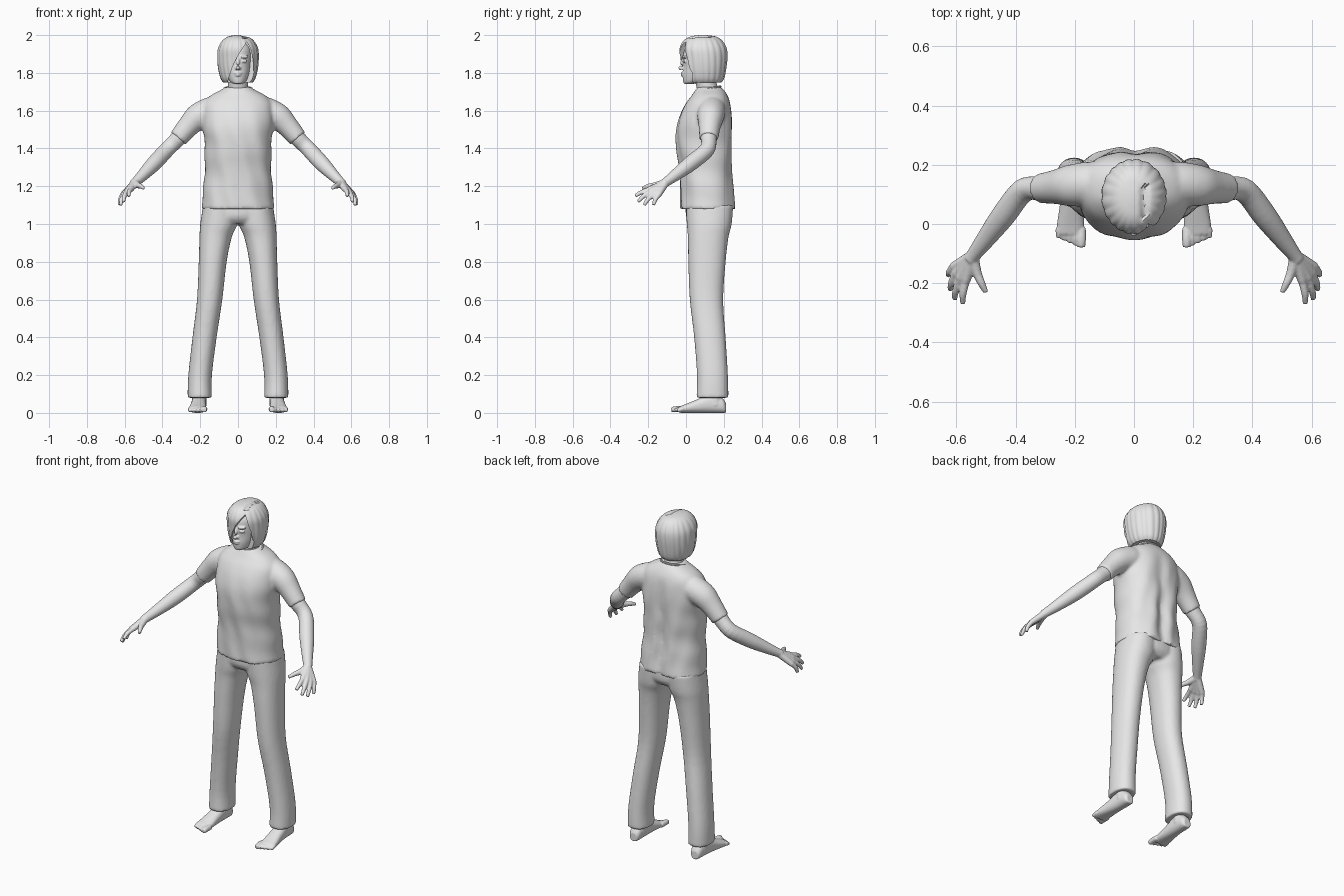
import bpy, bmesh, math
from mathutils import Vector as V

cube = bpy.data.objects.get("Cube")
if cube:
    bpy.data.objects.remove(cube)

grey = bpy.data.materials.new("plain grey")
grey.use_nodes = True
grey.diffuse_color = (0.8, 0.8, 0.8, 1)
grey.node_tree.nodes["Principled BSDF"].inputs["Base Color"].default_value = (0.8, 0.8, 0.8, 1)


def slab(z, x0, x1, y0, y1):
    """Horizontal cross-section given by its extents."""
    return (V(((x0 + x1) / 2, (y0 + y1) / 2, z)), V(((x1 - x0) / 2, 0, 0)), V((0, (y1 - y0) / 2, 0)))


def tube(points):
    """Round cross-sections along a path of (x, y, z, radius)."""
    pos = [V(p[:3]) for p in points]
    rings = []
    for i, p in enumerate(points):
        way = pos[min(i + 1, len(pos) - 1)] - pos[max(i - 1, 0)]
        q = way.to_track_quat('Z', 'Y')
        rings.append((pos[i], q @ V((p[3], 0, 0)), q @ V((0, p[3], 0))))
    return rings


def spline(a, b, c, d, t):
    return (2 * b + (c - a) * t + (2 * a - 5 * b + 4 * c - d) * t * t + (3 * b - a - 3 * c + d) * t ** 3) / 2


def loft(bm, rings, mirror=False, power=1.0, shape=None, n=32, steps=4):
    """Skin a smooth closed body through the cross-sections."""
    dense = []
    for i in range(len(rings) - 1):
        four = [rings[max(0, min(len(rings) - 1, i + k))] for k in (-1, 0, 1, 2)]
        for s in range(steps):
            dense.append([spline(*(r[k] for r in four), s / steps) for k in range(3)])
    dense.append(rings[-1])
    for side in ((1, -1) if mirror else (1,)):
        loops = []
        for c, u, v in dense:
            loop = []
            for j in range(n):
                a = 2 * math.pi * j / n
                ca, sa = math.cos(a), math.sin(a)
                p = (c + u * math.copysign(abs(ca) ** power, ca)
                     + v * math.copysign(abs(sa) ** power, sa))
                if shape:
                    p = shape(p, c, a)
                loop.append(bm.verts.new((p.x * side, p.y, p.z)))
            loops.append(loop)
        for lo, hi in zip(loops, loops[1:]):
            for j in range(n):
                k = (j + 1) % n
                bm.faces.new((lo[j], lo[k], hi[k], hi[j]))
        bm.faces.new(loops[0][::-1])
        bm.faces.new(loops[-1])


def finish(name, bm, voxel=0, smooth=3):
    bmesh.ops.recalc_face_normals(bm, faces=bm.faces)
    me = bpy.data.meshes.new(name)
    bm.to_mesh(me)
    bm.free()
    me.materials.append(grey)
    ob = bpy.data.objects.new(name, me)
    bpy.context.scene.collection.objects.link(ob)
    if voxel:
        m = ob.modifiers.new("Fuse", 'REMESH')
        m.mode, m.voxel_size, m.use_smooth_shade = 'VOXEL', voxel, True
        m = ob.modifiers.new("Soften", 'SMOOTH')
        m.factor, m.iterations = 0.5, smooth
    return ob


def shade(ob):
    bpy.ops.object.select_all(action='DESELECT')
    ob.select_set(True)
    bpy.context.view_layer.objects.active = ob
    bpy.ops.object.shade_smooth_by_angle(angle=math.radians(40))


# Shirt: torso with draped folds, fused with two sleeves
def drape(p, c, a):
    low = max(0, min(1, (1.66 - p.z) / 0.2))
    back = max(0, math.sin(a))
    p.y -= back * low * 0.022 * math.exp(-(p.x / 0.035) ** 2)
    p.y += low * 0.004 * math.sin(p.x * 55 + p.z * 14) * math.sin(a)
    p.x += low * 0.003 * math.sin(p.z * 38 + a)
    return p


bm = bmesh.new()
torso = [(1.08, .192, -.03, .268), (1.1, .193, -.03, .266), (1.2, .182, -.03, .255),
         (1.3, .176, -.036, .247), (1.4, .176, -.05, .25), (1.5, .185, -.05, .25),
         (1.58, .188, -.03, .245), (1.64, .18, 0, .235), (1.68, .145, .03, .22),
         (1.71, .09, .05, .2), (1.725, .068, .06, .185)]
loft(bm, [slab(z, -w, w, f, b) for z, w, f, b in torso], power=0.88, shape=drape, n=64)
loft(bm, tube([(.08, .13, 1.61, .075), (.15, .135, 1.595, .075), (.215, .13, 1.565, .07),
               (.265, .125, 1.515, .058), (.317, .12, 1.453, .05)]), mirror=True)
finish("shirt", bm, 0.009, 4)

# Collar band
bpy.ops.mesh.primitive_torus_add(major_radius=0.073, minor_radius=0.006, major_segments=40,
                                 minor_segments=8, location=(0, .118, 1.715), rotation=(.2, 0, 0))
collar = bpy.context.object
collar.name = "collar"
collar.scale.y = 0.9
collar.data.materials.append(grey)
shade(collar)

# Trousers: two legs fused with the hips
bm = bmesh.new()
leg = [(.08, .138, .267, .055, .225), (.2, .138, .263, .058, .222), (.4, .113, .241, .043, .21),
       (.6, .083, .217, .02, .197), (.8, .06, .208, .012, .21), (.93, .033, .204, .01, .225),
       (1.0, .004, .2, .004, .242), (1.1, 0, .185, 0, .25)]
loft(bm, [slab(*r) for r in leg], mirror=True, power=0.92)
loft(bm, [slab(1.0, -.17, .17, .03, .215), slab(1.04, -.19, .19, 0, .245), slab(1.12, -.175, .175, 0, .245)])
finish("trousers", bm, 0.009, 4)

# Arms and hands
bm = bmesh.new()
loft(bm, tube([(.27, .122, 1.51, .045), (.317, .12, 1.453, .043), (.375, .112, 1.395, .041),
               (.44, .03, 1.325, .041), (.5, -.05, 1.263, .032), (.538, -.1, 1.226, .025),
               (.552, -.12, 1.212, .024)]), mirror=True)
wrist = (.545, -.108, 1.218, .021)
fingers = [((.568, -.192, 1.183), (.578, -.268, 1.148)), ((.588, -.185, 1.172), (.606, -.254, 1.118)),
           ((.602, -.168, 1.16), (.621, -.222, 1.1)), ((.61, -.145, 1.155), (.627, -.172, 1.1))]
for knuckle, tip in fingers:
    loft(bm, tube([wrist, (*knuckle, .016)]), mirror=True, n=16)
    mid = V(knuckle).lerp(V(tip), 0.55) + V((.004, -.003, .004))
    loft(bm, tube([(*knuckle, .014), (*mid, .012), (*tip, .009)]), mirror=True, n=16)
loft(bm, tube([wrist, (.53, -.165, 1.205, .016), (.515, -.2, 1.2, .013), (.5, -.23, 1.19, .009)]),
     mirror=True, n=16)
finish("arms_and_hands", bm, 0.0045, 3)

# Feet and toes
bm = bmesh.new()
foot = [(.212, .205, .022, .05), (.19, .205, .034, .08), (.13, .206, .038, .1), (.06, .21, .041, .072),
        (0, .214, .046, .047), (-.035, .215, .045, .034)]
loft(bm, [(V((x, y, h / 2)), V((w, 0, 0)), V((0, 0, h / 2))) for y, x, w, h in foot],
     mirror=True, power=0.85)
loft(bm, tube([(.205, .155, .04, .04), (.205, .148, .14, .038)]), mirror=True)
for i in range(5):
    x, r = .178 + .019 * i, (.016 if i == 0 else .0115)
    y = -.078 + .008 * i
    loft(bm, tube([(x, -.015, .02, r), (x, y + .025, .02, r), (x, y, r, r * .85)]), mirror=True, n=16)
finish("feet", bm, 0.0045, 3)

# Head with neck, nose, eyes, lips and ears
bm = bmesh.new()
skull = [(1.742, .022, -.01, .04), (1.755, .042, -.015, .09), (1.79, .061, -.018, .15),
         (1.83, .072, -.015, .18), (1.88, .077, -.016, .195), (1.93, .074, -.006, .19),
         (1.97, .05, .03, .16)]
loft(bm, [slab(z, -w, w, f, b) for z, w, f, b in skull], n=48)
loft(bm, tube([(0, .125, 1.68, .058), (0, .11, 1.73, .054), (0, .1, 1.79, .056)]))
loft(bm, tube([(0, -.012, 1.878, .007), (0, -.022, 1.85, .009), (0, -.031, 1.83, .011),
               (0, -.022, 1.82, .011)]), n=16)
for x0, y0, z0, x1, y1, z1, r in [(.012, -.022, 1.825, .008, -.018, 1.825, .009),
                                  (.02, -.011, 1.862, .044, -.002, 1.862, .008),
                                  (.015, -.016, 1.884, .05, -.003, 1.886, .007)]:
    loft(bm, tube([(x0, y0, z0, r), (x1, y1, z1, r)]), mirror=True, n=16)
for z, w in ((1.798, .02), (1.788, .016)):
    loft(bm, tube([(-w, -.013, z, .004), (0, -.021, z, .007), (w, -.013, z, .004)]), n=16)
finish("head", bm, 0.0035, 3)


# Hair: ridged bob with a side-swept opening for the face
def strands(p, c, a):
    ridge = abs(math.sin(a * 10 + 0.6 * math.sin(a * 3) + p.z * 5)) - 0.5
    fade = min(1, (2.0 - p.z) / 0.04)
    d = V((p.x - c.x, p.y - c.y, 0))
    p += d * 0.035 * ridge * fade
    p.z -= (0.012 * math.exp(-((p.x - .035) / .012) ** 2) if p.z > 1.985 and p.y < .13 else 0)
    return p


bm = bmesh.new()
bob = [(1.748, .076, .005, .185), (1.77, .091, -.012, .2), (1.82, .104, -.022, .211),
       (1.88, .109, -.029, .218), (1.93, .105, -.032, .214), (1.97, .083, -.012, .192),
       (1.992, .053, .022, .16), (2.0, .015, .07, .11)]
loft(bm, [slab(z, -w, w, f, b) for z, w, f, b in bob], shape=strands, n=120)
hair = finish("hair", bm)

bm = bmesh.new()
outline = [(.047, 1.965), (.066, 1.93), (.08, 1.87), (.084, 1.8), (.08, 1.72), (-.062, 1.72),
           (-.05, 1.77), (-.032, 1.825), (-.004, 1.885), (.025, 1.93)]
face = bm.faces.new([bm.verts.new((x, -.1, z)) for x, z in outline])
ext = bmesh.ops.extrude_face_region(bm, geom=[face])["geom"]
bmesh.ops.translate(bm, vec=(0, .135, 0), verts=[g for g in ext if isinstance(g, bmesh.types.BMVert)])
cutter = finish("face_cutter", bm)
cutter.hide_render = True
cut = hair.modifiers.new("Face opening", 'BOOLEAN')
cut.operation, cut.solver, cut.object = 'DIFFERENCE', 'EXACT', cutter
bpy.context.view_layer.objects.active = hair
bpy.ops.object.modifier_apply(modifier=cut.name)
bpy.data.objects.remove(cutter)
shade(hair)
